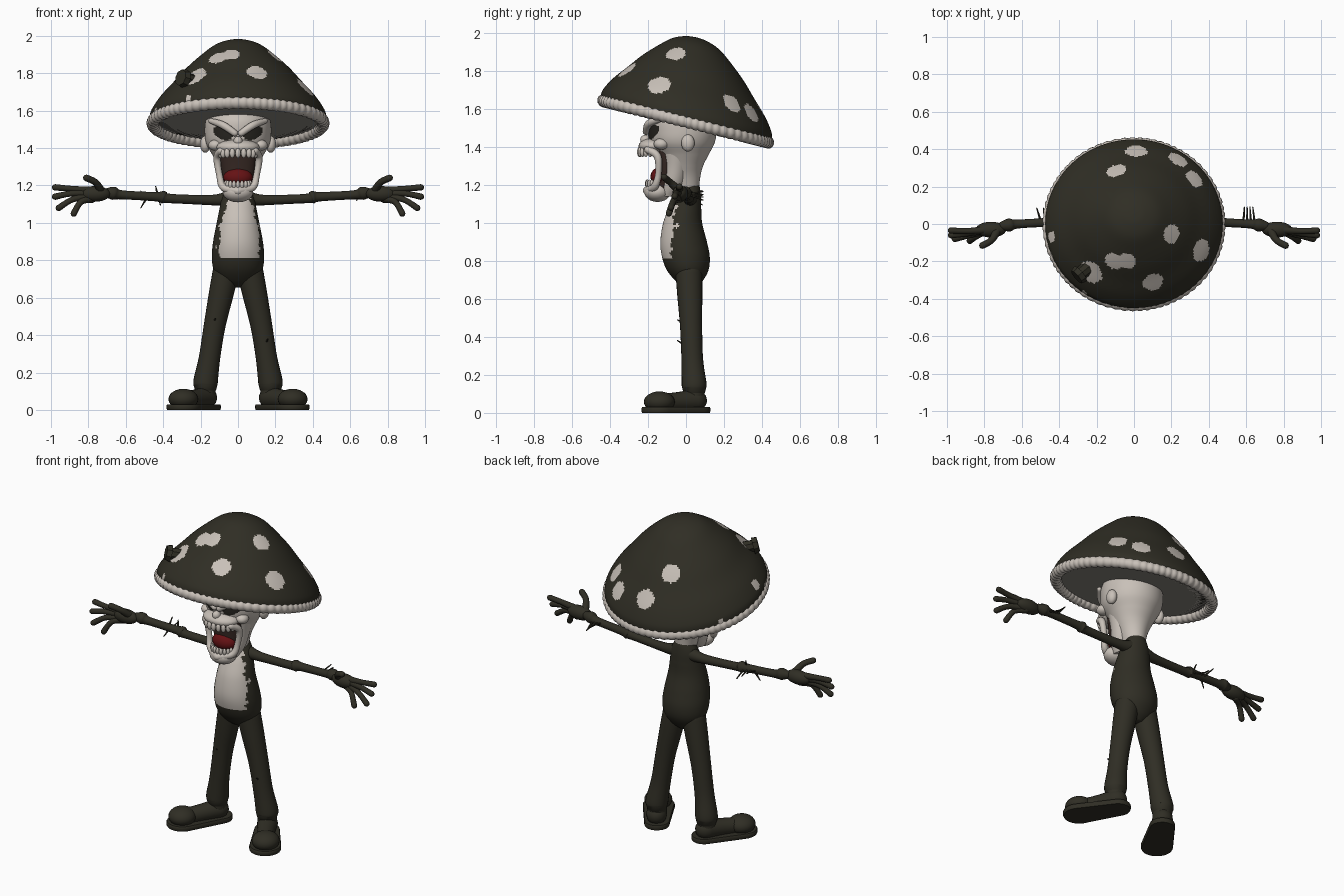
import bpy, bmesh, math
from mathutils import Vector, Matrix, noise

if "Cube" in bpy.data.objects:
    bpy.data.objects.remove(bpy.data.objects["Cube"])


def material(name, rgb):
    m = bpy.data.materials.new(name)
    m.diffuse_color = (*rgb, 1)
    m.use_nodes = True
    m.node_tree.nodes["Principled BSDF"].inputs["Base Color"].default_value = m.diffuse_color
    return m


DARK = material("dark olive", (0.029, 0.027, 0.018))
BONE = material("bone white", (0.58, 0.53, 0.48))
GILL = material("gill grey", (0.30, 0.28, 0.25))
BLACK = material("eye socket black", (0.02, 0.018, 0.014))
RED = material("tongue red", (0.13, 0.006, 0.007))
MAROON = material("mouth dark", (0.035, 0.02, 0.016))


def finish(name, bm, mats, rule=None, angle=50):
    """Turn a bmesh into a smooth object; rule picks the material from a face centre."""
    bmesh.ops.recalc_face_normals(bm, faces=bm.faces)
    if rule:
        for f in bm.faces:
            f.material_index = rule(f.calc_center_median())
    me = bpy.data.meshes.new(name)
    bm.to_mesh(me)
    bm.free()
    for m in mats:
        me.materials.append(m)
    ob = bpy.data.objects.new(name, me)
    bpy.context.collection.objects.link(ob)
    bpy.ops.object.select_all(action='DESELECT')
    ob.select_set(True)
    bpy.context.view_layer.objects.active = ob
    bpy.ops.object.shade_smooth_by_angle(angle=math.radians(angle))
    return ob


def spline(rows, steps):
    """Catmull-Rom through rows of numbers."""
    rows = [Vector(r) for r in rows]
    out = []
    for i in range(len(rows) - 1):
        p0, p1, p2 = rows[max(i - 1, 0)], rows[i], rows[i + 1]
        p3 = rows[min(i + 2, len(rows) - 1)]
        for k in range(steps):
            t = k / steps
            out.append(0.5 * (2 * p1 + (p2 - p0) * t + (2 * p0 - 5 * p1 + 4 * p2 - p3) * t * t
                              + (3 * p1 - p0 - 3 * p2 + p3) * t ** 3))
    return out + [rows[-1]]


def skin(bm, rings, closed=False, caps=True):
    vs = [[bm.verts.new(p) for p in r] for r in rings]
    n = len(vs[0])
    for i in range(len(vs) if closed else len(vs) - 1):
        a, b = vs[i], vs[(i + 1) % len(vs)]
        for j in range(n):
            bm.faces.new((a[j], a[(j + 1) % n], b[(j + 1) % n], b[j]))
    if caps and not closed:
        bm.faces.new(vs[0])
        bm.faces.new(vs[-1])


def loft(name, rows, mats, rule=None, n=48, steps=6):
    """Stacked ellipses: rows of z, front y, back y, half width."""
    bm = bmesh.new()
    rings = []
    for z, y0, y1, rx in spline(rows, steps):
        rings.append([(rx * math.cos(a), (y0 + y1) / 2 + (y1 - y0) / 2 * math.sin(a), z)
                      for a in (math.tau * j / n for j in range(n))])
    skin(bm, rings)
    return finish(name, bm, mats, rule)


def tube(bm, rows, n=14, steps=5):
    """Round-ended limb: rows of x, y, z, radius."""
    pts = spline(rows, steps)
    path = [(p.xyz, p.w) for p in pts]
    for end, nxt in ((0, 1), (-1, -2)):
        p, r = path[end]
        d = (p - path[nxt][0]).normalized()
        dome = [(p + d * r * math.sin(t), r * math.cos(t)) for t in (0.5, 1.0, 1.4)]
        path = dome[::-1] + path if end == 0 else path + dome
    rings, u = [], None
    for i, (p, r) in enumerate(path):
        t = (path[min(i + 1, len(path) - 1)][0] - path[max(i - 1, 0)][0]).normalized()
        u = t.orthogonal() if u is None else u - t * u.dot(t)
        u.normalize()
        w = t.cross(u)
        rings.append([p + r * (u * math.cos(a) + w * math.sin(a))
                      for a in (math.tau * j / n for j in range(n))])
    skin(bm, rings)


def ball(bm, c, r, seg=24):
    bmesh.ops.create_uvsphere(bm, u_segments=seg, v_segments=seg // 2, radius=1,
                              matrix=Matrix.Translation(c) @ Matrix.Diagonal((*r, 1)))


def place(r, h, a):
    """Point on the tilted, backward leaning cap."""
    y = 0.95 * r * math.sin(a) + 0.13 * h
    return Vector((r * math.cos(a), y, 1.545 + h - 0.25 * y))


# cap with painted spots (x, y, radius)
profile = spline([(.475, .01), (.465, .05), (.42, .12), (.35, .2), (.28, .28),
                  (.2, .355), (.13, .41), (.06, .438), (.004, .445)], 9)
spots = [(.016, .39, .058), (.235, .35, .055), (.32, .245, .055), (-.096, .283, .055),
         (.2, -.055, .052), (.36, -.145, .06), (.1, -.315, .055), (-.11, -.195, .05),
         (-.04, -.2, .05), (-.235, -.26, .065), (-.44, -.065, .032), (-.41, .235, .02),
         (-.26, -.37, .02), (-.455, -.17, .02)]
N = 200
bm = bmesh.new()
skin(bm, [[place(r, h, math.tau * j / N) for j in range(N)] for r, h in profile])
surface = [v.co.copy() for v in bm.verts]
centres = [(min(surface, key=lambda p: (p.x - x) ** 2 + (p.y - y) ** 2), r) for x, y, r in spots]
finish("mushroom_cap", bm, [DARK, BONE],
       lambda c: int(any((c - p).length < r for p, r in centres)))

# ribbed roll around the cap edge
bm = bmesh.new()
rings = []
for i in range(N * 2):
    a = math.tau * i / (N * 2)
    t = 0.029 + 0.006 * abs(math.sin(a * 36 + math.sin(a * 5)))
    rings.append([place(.455 + t * math.cos(b), -.012 + t * math.sin(b), a)
                  for b in (math.tau * k / 12 for k in range(12))])
skin(bm, rings, closed=True)
finish("cap_rim", bm, [BONE])

# pleated underside with dark blotches near the rim
bm = bmesh.new()
skin(bm, [[place(r, .02 * (1 - r / .46) - .01 + .006 * (j % 2), math.tau * j / N)
           for j in range(N)] for r in [.46 - .018 * k for k in range(25)]])
finish("cap_gills", bm, [GILL, DARK],
       lambda c: int(noise.noise(c * 22) > .95 - 2.6 * max(0, c.xy.length - .14)
                     and c.xy.length > .3))

# ringed stub on the cap
bm = bmesh.new()
out = Vector((-.75, -.62, .25)).normalized()
for off, rad, dep in ((-.02, .04, .08), (.015, .052, .03)):
    m = Matrix.Translation(Vector((-.285, -.265, 1.77)) + out * off) @ \
        out.to_track_quat('Z', 'Y').to_matrix().to_4x4()
    bmesh.ops.create_cone(bm, cap_ends=True, segments=8, radius1=rad, radius2=rad * .85,
                          depth=dep, matrix=m)
finish("cap_stub", bm, [DARK], angle=30)


# skull with slanted eye sockets
def socket(c):
    dx, dz = abs(c.x) - .082, c.z - 1.478
    u, w = dx * .9 + dz * .43, dz * .9 - dx * .43
    return int(c.y < -.05 and (u / .056) ** 2 + (w / .031) ** 2 < 1)


loft("skull", [(1.61, -.15, .12, .14), (1.55, -.195, .15, .172), (1.48, -.2, .16, .178),
               (1.42, -.19, .15, .168), (1.36, -.15, .12, .135), (1.30, -.12, .09, .105),
               (1.24, -.10, .075, .08), (1.15, -.06, .065, .055)], [BONE, BLACK], socket, 128, 12)
bm = bmesh.new()
ball(bm, (0, -.165, 1.405), (.115, .085, .042))
ball(bm, (0, -.215, 1.437), (.024, .026, .026))
for s in (1, -1):
    tube(bm, [(s * .145, -.135, 1.545, .014), (s * .08, -.195, 1.522, .02), (s * .018, -.21, 1.48, .018)])
    ball(bm, (s * .175, .01, 1.42), (.028, .035, .045))
    ball(bm, (s * .12, -.13, 1.415), (.038, .04, .03))
finish("brows_ears_and_muzzle", bm, [BONE])

# open jaw: cheeks, chin, lips
loft("cheeks", [(1.40, -.15, .05, .135), (1.30, -.135, .03, .112), (1.2, -.14, 0, .09),
                (1.14, -.15, -.04, .06)], [BONE])
bm = bmesh.new()
ball(bm, (0, -.15, 1.163), (.082, .07, .053))
for s in (1, -1):
    tube(bm, [(s * .09, -.2, 1.385, .02), (s * .112, -.15, 1.35, .02), (s * .1, -.145, 1.26, .017),
              (s * .078, -.165, 1.19, .02), (0, -.205, 1.17, .022)])
finish("jaw_and_lips", bm, [BONE])
loft("mouth_cavity", [(1.39, -.165, -.05, .1), (1.28, -.16, -.05, .09),
                      (1.18, -.165, -.06, .065)], [MAROON])
bm = bmesh.new()
ball(bm, (0, -.135, 1.242), (.078, .052, .052))
finish("tongue", bm, [RED])
bm = bmesh.new()
for i in range(9):
    a = (i - 4) * .32
    ball(bm, (.097 * math.sin(a), -.165 - .08 * math.cos(a), 1.373), (.015, .013, .027), 12)
    ball(bm, (.068 * math.sin(a), -.145 - .06 * math.cos(a), 1.205), (.011, .011, .023), 12)
finish("teeth", bm, [BONE])


# torso with ragged pale belly
def belly(c):
    half = .108 if c.z < .96 else .108 - .3 * (c.z - .96)
    return int(c.y < 0 and c.z > .81 and abs(c.x - .006) < half + .02 * noise.noise(c * 35))


loft("torso", [(.655, 0, .05, .03), (.69, -.05, .085, .09), (.75, -.1, .118, .13),
               (.82, -.126, .125, .14), (.9, -.135, .11, .133), (1.0, -.12, .085, .114),
               (1.08, -.09, .08, .098), (1.14, -.06, .078, .085), (1.19, -.04, .072, .06),
               (1.22, -.02, .06, .035)], [DARK, BONE], belly, 112, 9)

for s, side in ((1, "left"), (-1, "right")):
    # arm with elbow and wrist knots
    bm = bmesh.new()
    tube(bm, [(s * .05, .02, 1.13, .042), (s * .14, .02, 1.122, .028), (s * .36, .01, 1.13, .025),
              (s * .4, .01, 1.137, .034), (s * .44, .01, 1.14, .025), (s * .62, 0, 1.15, .024),
              (s * .665, -.005, 1.158, .035), (s * .7, -.01, 1.16, .026)])
    finish(side + "_arm", bm, [DARK])
    # hand
    bm = bmesh.new()
    ball(bm, (s * .765, -.03, 1.155), (.082, .042, .042))
    for x, y, z in ((.99, -.035, 1.19), (.99, -.06, 1.14), (.97, -.08, 1.08), (.89, -.09, 1.05)):
        tip = Vector((x, y, z))
        mid = Vector((.79, -.04, 1.15)).lerp(tip, .5) + Vector((0, 0, .012))
        tube(bm, [(s * .78, -.03, 1.15 + (z - 1.12) * .3, .022), (s * mid.x, mid.y, mid.z, .016),
                  (s * (x - .012), y, z, .017)])
    tube(bm, [(s * .73, -.03, 1.165, .024), (s * .76, -.085, 1.215, .018), (s * .81, -.115, 1.24, .018)])
    finish(side + "_hand", bm, [DARK])
    # leg with a flared cuff and ankle
    bm = bmesh.new()
    tube(bm, [(s * .065, .015, .74, .07), (s * .09, .02, .62, .066), (s * .125, .027, .45, .058),
              (s * .152, .033, .28, .057), (s * .172, .042, .16, .065), (s * .174, .043, .135, .064)], 24)
    tube(bm, [(s * .174, .043, .15, .056), (s * .175, .043, .06, .055)], 24)
    finish(side + "_leg", bm, [DARK])
    # shoe upper with bulbous toe
    bm = bmesh.new()
    tube(bm, [(s * .172, .05, .065, .06), (s * .225, -.04, .058, .052), (s * .28, -.125, .05, .05)], 20)
    ball(bm, (s * .292, -.14, .058), (.08, .082, .055))
    finish(side + "_shoe", bm, [DARK])
    # sole outline from two discs
    bm = bmesh.new()
    for cx, cy, r in ((.165, .055, .073), (.29, -.142, .092)):
        for z, k in ((0, .96), (.008, 1), (.024, 1), (.03, .96)):
            for j in range(32):
                a = math.tau * j / 32
                bm.verts.new((s * cx + r * k * math.cos(a), cy + r * k * math.sin(a), z))
    bmesh.ops.convex_hull(bm, input=bm.verts)
    finish(side + "_sole", bm, [DARK], angle=40)

# thorns on arms and shins
bm = bmesh.new()
thorns = [((-.5 + .025 * k, .02, 1.14), (-.5 + .035 * k - .02, .085, 1.17 - .025 * k)) for k in range(4)]
thorns += [((.585 + .02 * k, .01, 1.15), (.59 + .015 * k, .09, 1.165 - .015 * k)) for k in range(4)]
thorns += [((-.49, .01, 1.13), (-.52, .0, 1.08)), ((-.43, .01, 1.15), (-.44, .03, 1.195)),
           ((.15, -.01, .36), (.16, -.045, .38)), ((-.13, -.01, .47), (-.12, -.045, .49))]
for a, b in thorns:
    tube(bm, [(*a, .007), (*b, .003)], 6, 1)
finish("thorns", bm, [DARK])
